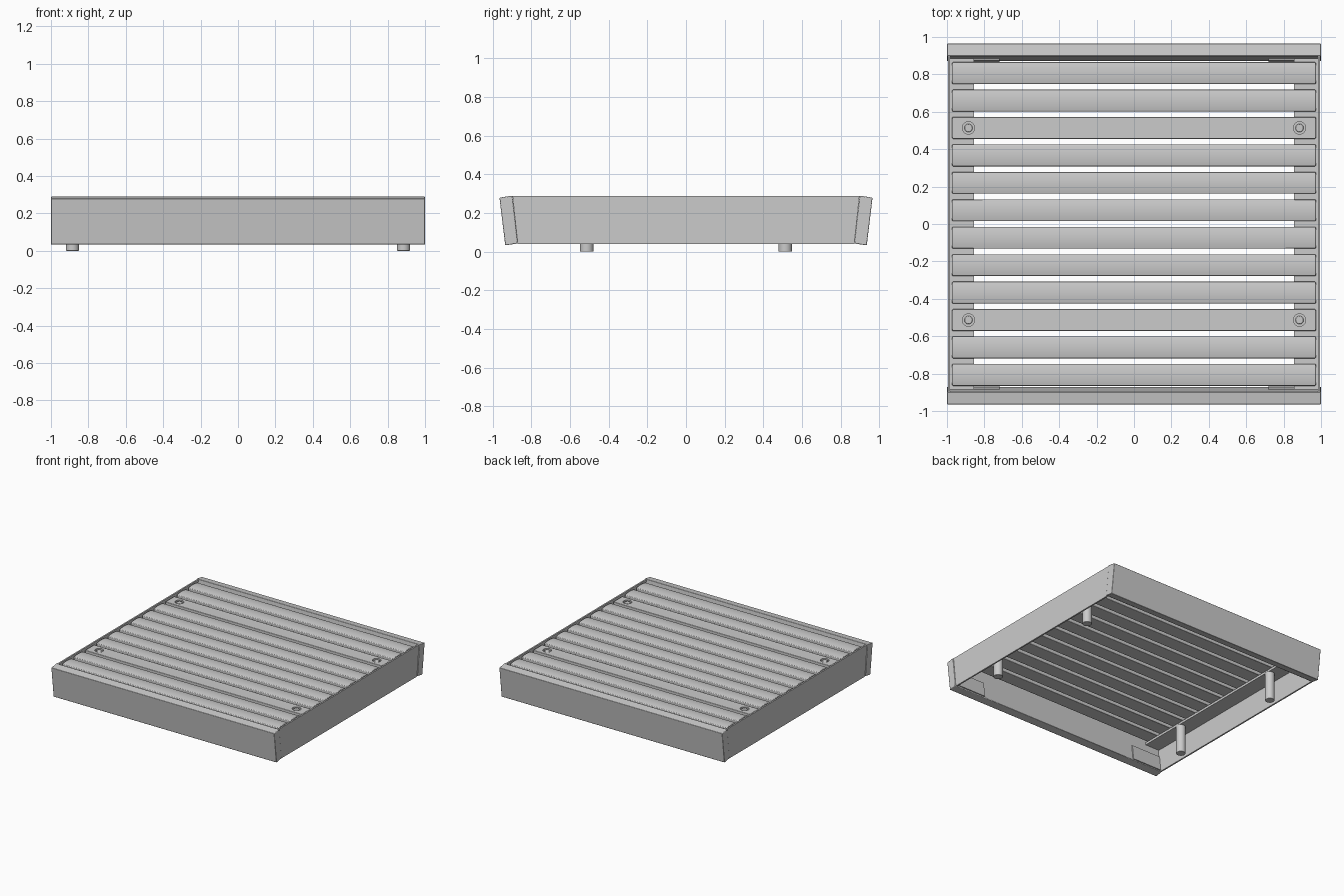
import bpy, bmesh, math

if "Cube" in bpy.data.objects:
    bpy.data.objects.remove(bpy.data.objects["Cube"])


def finish(ob, bevel=0.0, segments=2):
    """Bevel the hard edges and shade smooth by angle."""
    if bevel:
        m = ob.modifiers.new("bevel", 'BEVEL')
        m.width, m.segments, m.limit_method = bevel, segments, 'ANGLE'
    bpy.ops.object.select_all(action='DESELECT')
    ob.select_set(True)
    bpy.context.view_layer.objects.active = ob
    bpy.ops.object.shade_smooth_by_angle(angle=math.radians(35))
    return ob


def extrude_x(name, profile, x0, x1, bevel=0.0):
    """Solid from a (y, z) profile running along x."""
    bm = bmesh.new()
    face = bm.faces.new([bm.verts.new((x0, y, z)) for y, z in profile])
    res = bmesh.ops.extrude_face_region(bm, geom=[face])
    verts = [v for v in res["geom"] if isinstance(v, bmesh.types.BMVert)]
    bmesh.ops.translate(bm, verts=verts, vec=(x1 - x0, 0, 0))
    bmesh.ops.recalc_face_normals(bm, faces=bm.faces)
    me = bpy.data.meshes.new(name)
    bm.to_mesh(me)
    bm.free()
    ob = bpy.data.objects.new(name, me)
    bpy.context.collection.objects.link(ob)
    return finish(ob, bevel)


def cylinder(name, x, y, z0, z1, r):
    bpy.ops.mesh.primitive_cylinder_add(vertices=32, radius=r, depth=z1 - z0,
                                        location=(x, y, (z0 + z1) / 2))
    ob = bpy.context.object
    ob.name = name
    return ob


FOOT_X, PITCH, SLATS = 0.885, 0.1467, 12
FIRST_Y = -PITCH * (SLATS - 1) / 2
FOOT_ROWS = (2, SLATS - 3)

# outward-leaning front and back boards, with the corner tabs on their inner faces
for name, s in (("front", -1), ("back", 1)):
    board = [(0.965, 0.28), (0.898, 0.29), (0.87, 0.043), (0.935, 0.033)]
    extrude_x(name + "_board", [(s * y, z) for y, z in board], -1, 1, 0.004)
    tab = [(0.888, 0.17), (0.876, 0.17), (0.862, 0.05), (0.874, 0.05)]
    for side, sx in (("left", -1), ("right", 1)):
        extrude_x(f"{name}_{side}_tab", [(s * y, z) for y, z in tab],
                  *sorted((sx * 0.72, sx * 0.985)))

# side panels and the ledges carrying the slats
for side, sx in (("left", -1), ("right", 1)):
    panel = [(-0.897, 0.288), (0.897, 0.288), (0.87, 0.04), (-0.87, 0.04)]
    extrude_x(side + "_side_panel", panel, *sorted((sx * 0.983, sx * 0.995)))
    ledge = [(-0.885, 0.247), (0.885, 0.247), (0.885, 0.228), (-0.885, 0.228)]
    extrude_x(side + "_ledge", ledge, *sorted((sx * 0.855, sx * 0.984)))

# deck slats: crowned, except the flat ones above the feet
for i in range(SLATS):
    y = FIRST_Y + i * PITCH
    crown = 0.0 if i in FOOT_ROWS else 0.007
    top = [(y + 0.058 * t / 4, 0.279 + crown * (1 - (t / 4) ** 2))
           for t in range(-4, 5)]
    profile = top + [(y + 0.058, 0.246), (y - 0.058, 0.246)]
    slat = extrude_x(f"slat_{i + 1}", profile, -0.972, 0.972, 0.004)
    if i not in FOOT_ROWS:
        continue
    for side, sx in (("left", -1), ("right", 1)):
        # countersunk screw hole
        cutter = cylinder(f"hole_cutter_{side}_{i}", sx * FOOT_X, y, 0.266, 0.30, 0.033)
        cutter.hide_render = True
        cutter.hide_set(True)
        cut = slat.modifiers.new("hole", 'BOOLEAN')
        cut.operation, cut.object = 'DIFFERENCE', cutter
        # screw head and foot
        finish(cylinder(f"screw_{side}_{i}", sx * FOOT_X, y, 0.26, 0.276, 0.022), 0.004)
        finish(cylinder(f"foot_{side}_{i}", sx * FOOT_X, y, 0.0, 0.235, 0.035), 0.003)
